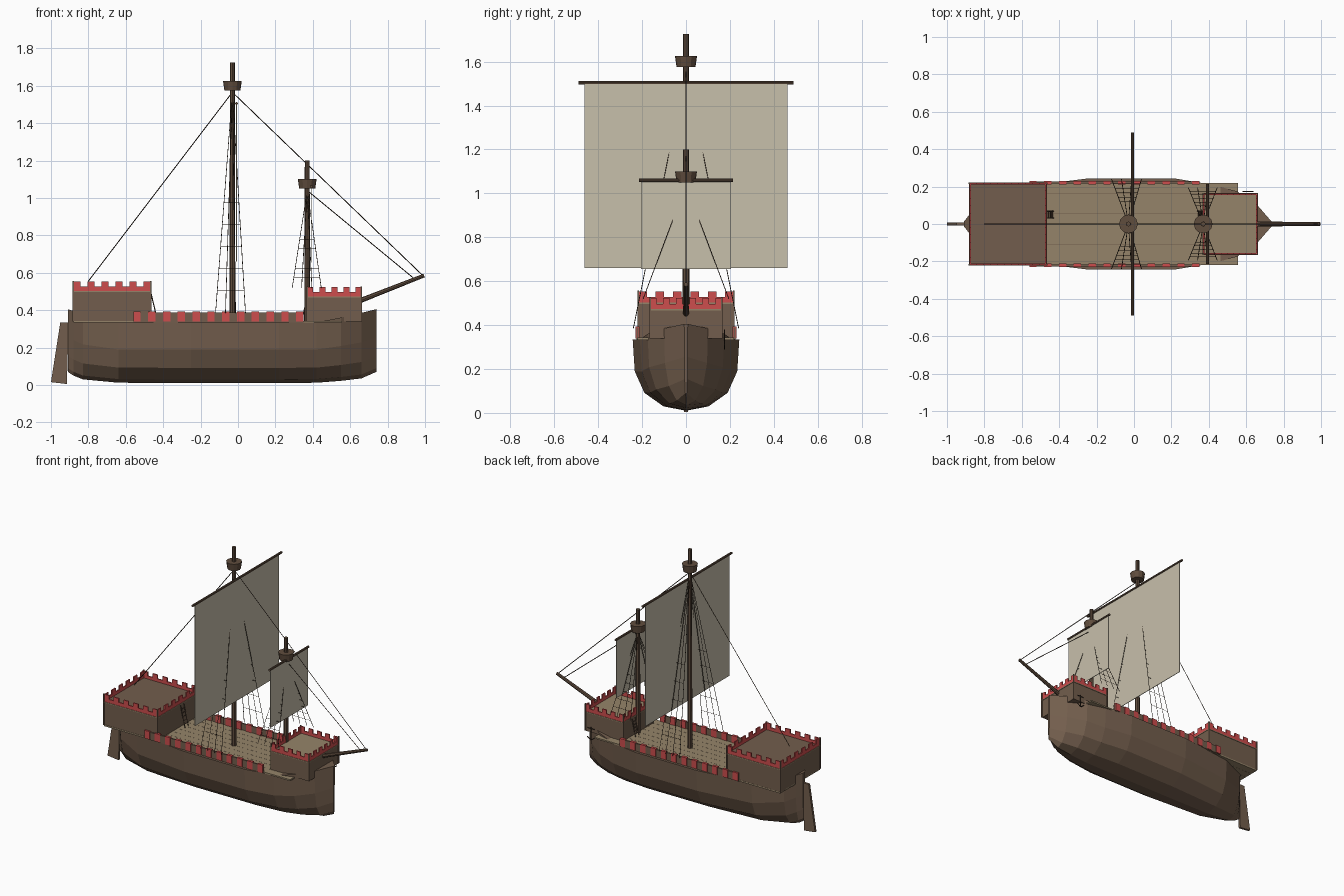
import bpy, bmesh
from mathutils import Vector

cube = bpy.data.objects.get("Cube")
if cube:
    bpy.data.objects.remove(cube, do_unlink=True)


def material(name, r, g, b):
    m = bpy.data.materials.new(name)
    m.use_nodes = True
    color = [(c / 255) ** 2.2 for c in (r, g, b)] + [1]
    m.diffuse_color = color
    m.node_tree.nodes["Principled BSDF"].inputs["Base Color"].default_value = color
    return m


WOOD = material("hull_brown", 114, 94, 78)
SPAR = material("spar_brown", 96, 78, 64)
DECK = material("deck_tan", 148, 131, 105)
RED = material("battlement_red", 204, 78, 78)
SAIL = material("sail_cream", 198, 190, 170)
ROPE = material("rope_dark", 58, 47, 38)


def finish(name, bm, mat):
    bmesh.ops.recalc_face_normals(bm, faces=bm.faces)
    mesh = bpy.data.meshes.new(name)
    bm.to_mesh(mesh)
    bm.free()
    mesh.materials.append(mat)
    obj = bpy.data.objects.new(name, mesh)
    bpy.context.collection.objects.link(obj)
    return obj


def add_box(bm, x, y, z):
    verts = bmesh.ops.create_cube(bm, size=1)["verts"]
    for v in verts:
        v.co = [(lo + hi) / 2 + c * (hi - lo) for c, (lo, hi) in zip(v.co, (x, y, z))]


def box(name, x, y, z, mat):
    bm = bmesh.new()
    add_box(bm, x, y, z)
    return finish(name, bm, mat)


def add_tube(bm, a, b, r1, r2=None, sides=8):
    a, b = Vector(a), Vector(b)
    d = b - a
    verts = bmesh.ops.create_cone(bm, cap_ends=True, segments=sides, radius1=r1,
                                  radius2=r1 if r2 is None else r2, depth=d.length)["verts"]
    rot = d.to_track_quat('Z', 'Y')
    for v in verts:
        v.co = rot @ v.co + (a + b) / 2


def tube(name, a, b, r1, r2=None, sides=8, mat=SPAR):
    bm = bmesh.new()
    add_tube(bm, a, b, r1, r2, sides)
    return finish(name, bm, mat)


# Hull lofted from stations: x, half width, keel height, rail height
stations = [(-.91, .012, .07, .405), (-.88, .05, .05, .395), (-.83, .11, .03, .37),
            (-.64, .195, .012, .335), (-.25, .243, .01, .335), (.22, .243, .01, .335),
            (.42, .21, .012, .335), (.55, .175, .022, .36), (.66, .1, .035, .385),
            (.74, .008, .07, .405)]
section = [(1, 1), (.96, .55), (.78, .25), (.42, .06), (0, 0)]
section += [(-w, t) for w, t in reversed(section[:-1])]
bm = bmesh.new()
rings = [[bm.verts.new((x, w * s, zb + (zt - zb) * t)) for s, t in section]
         for x, w, zb, zt in stations]
for a, b in zip(rings, rings[1:]):
    for i in range(len(section)):
        j = (i + 1) % len(section)
        bm.faces.new((a[i], a[j], b[j], b[i]))
for ring in (rings[0], rings[-1]):
    bm.faces.new(ring)
finish("hull", bm, WOOD)

# Rudder
bm = bmesh.new()
blade = [(-1, .015), (-.915, .005), (-.905, .335), (-.95, .335)]
sides = [[bm.verts.new((x, y, z)) for x, z in blade] for y in (-.008, .008)]
for ring in sides:
    bm.faces.new(ring)
for i in range(4):
    j = (i + 1) % 4
    bm.faces.new((sides[0][i], sides[0][j], sides[1][j], sides[1][i]))
finish("rudder", bm, WOOD)

# Planked main deck
bm = bmesh.new()
planks = 8
for i in range(planks):
    y = -.22 + .44 * i / planks
    add_box(bm, (-.88, .555), (y, y + .44 / planks - .001), (.333, .343))
finish("main_deck", bm, DECK)

# Bulwarks with alternating painted shields
panels, start, end = 23, -.56, .35
step = (end - start) / panels
for side, label in ((-1, "right"), (1, "left")):
    box("bulwark_" + label, (start, end), sorted((side * .216, side * .226)), (.335, .388), WOOD)
    bm = bmesh.new()
    for i in range(0, panels, 2):
        x = start + i * step
        add_box(bm, (x, x + step), sorted((side * .212, side * .23)), (.338, .393))
    finish("red_shields_" + label, bm, RED)


# Castle: wooden box, exposed floor edge, battlements and corner posts
def castle(name, x, w, floor, counts, floor_mat):
    x0, x1 = x
    box(name + "_walls", x, (-w, w), (.338, floor - .003), WOOD)
    box(name + "_floor_edge", (x0 - .003, x1 + .003), (-w - .003, w + .003),
        (floor - .003, floor + .003), DECK)
    box(name + "_floor", (x0 + .006, x1 - .006), (-w + .006, w - .006),
        (floor, floor + .006), floor_mat)
    bm = bmesh.new()
    th, band, top = .008, floor + .027, floor + .054
    for s in (-1, 1):
        ys = sorted((s * w, s * (w - th)))
        add_box(bm, x, ys, (floor + .003, band))
        size = (x1 - x0) / (2 * counts[0] - 1)
        for i in range(counts[0]):
            add_box(bm, (x0 + 2 * i * size, x0 + (2 * i + 1) * size), ys, (band, top))
    for xs in ((x0, x0 + th), (x1 - th, x1)):
        add_box(bm, xs, (-w, w), (floor + .003, band))
        size = 2 * w / (2 * counts[1] - 1)
        for i in range(counts[1]):
            add_box(bm, xs, (-w + 2 * i * size, -w + (2 * i + 1) * size), (band, top))
    finish(name + "_battlements", bm, RED)
    bm = bmesh.new()
    for px in x:
        for py in (-w, w):
            add_box(bm, (px - .004, px + .004), (py - .004, py + .004), (.34, top + .003))
    finish(name + "_corner_posts", bm, WOOD)


castle("aft_castle", (-.88, -.467), .218, .5, (6, 6), WOOD)
castle("fore_castle", (.37, .66), .163, .47, (5, 6), DECK)


# Mast with lookout, yard, sail and shrouds
def rig(name, x, base, top, nest, yard_z, yard_w, sail_w, sail_bottom, feet, foot_y, foot_z):
    tube(name + "_mast", (x, 0, base), (x, 0, top), .016, .013)
    tube(name + "_lookout", (x, 0, nest), (x, 0, nest + .05), .043, .05, 12)
    yx = x + .022
    tube(name + "_yard", (yx, -yard_w, yard_z), (yx, yard_w, yard_z), .008)
    box(name + "_sail", (yx - .002, yx + .002), (-sail_w, sail_w), (sail_bottom, yard_z - .007), SAIL)
    bm = bmesh.new()
    head = Vector((x, 0, nest - .01))
    for s in (-1, 1):
        ends = [Vector((fx, s * foot_y, foot_z)) for fx in feet]
        for e in ends:
            add_tube(bm, head, e, .0018, sides=4)
        for t in (.5, .6, .7, .8, .9):
            add_tube(bm, head.lerp(ends[0], t), head.lerp(ends[-1], t), .0012, sides=4)
    finish(name + "_shrouds", bm, ROPE)


rig("main", -.03, .335, 1.725, 1.575, 1.505, .49, .462, .66, (-.12, -.067, -.013, .04), .24, .385)
rig("fore", .37, .34, 1.2, 1.05, 1.06, .215, .205, .655, (.29, .34, .395, .445), .195, .52)

# Bowsprit and stays
tube("bowsprit", (.6, 0, .43), (.995, 0, .585), .014, .01)
for name, a, b in (("back_stay", (-.03, 0, 1.565), (-.8, 0, .555)),
                   ("main_fore_stay", (-.03, 0, 1.565), (.985, 0, .588)),
                   ("fore_stay", (.37, 0, 1.04), (.94, 0, .57))):
    tube(name, a, b, .0025, sides=4, mat=ROPE)


# Ladders from deck to castles
def ladder(name, foot_x, head_x, head_z):
    bm = bmesh.new()
    foot, head = Vector((foot_x, .05, .342)), Vector((head_x, .05, head_z))
    off = Vector((0, .018, 0))
    for s in (-1, 1):
        add_tube(bm, foot + s * off, head + s * off, .003, sides=4)
    for i in range(1, 6):
        p = foot.lerp(head, i / 6)
        add_tube(bm, p - off, p + off, .0025, sides=4)
    finish(name, bm, SPAR)


ladder("aft_ladder", -.43, -.465, .49)
ladder("fore_ladder", .34, .368, .46)

# Anchor hung beside the bow
bm = bmesh.new()
ax, ay = .61, .175
add_tube(bm, (ax, ay, .29), (ax, ay, .38), .003, sides=6)
add_tube(bm, (ax - .025, ay, .37), (ax + .025, ay, .37), .003, sides=6)
for s in (-1, 1):
    add_tube(bm, (ax, ay, .29), (ax + s * .028, ay, .31), .003, sides=6)
finish("anchor", bm, ROPE)
